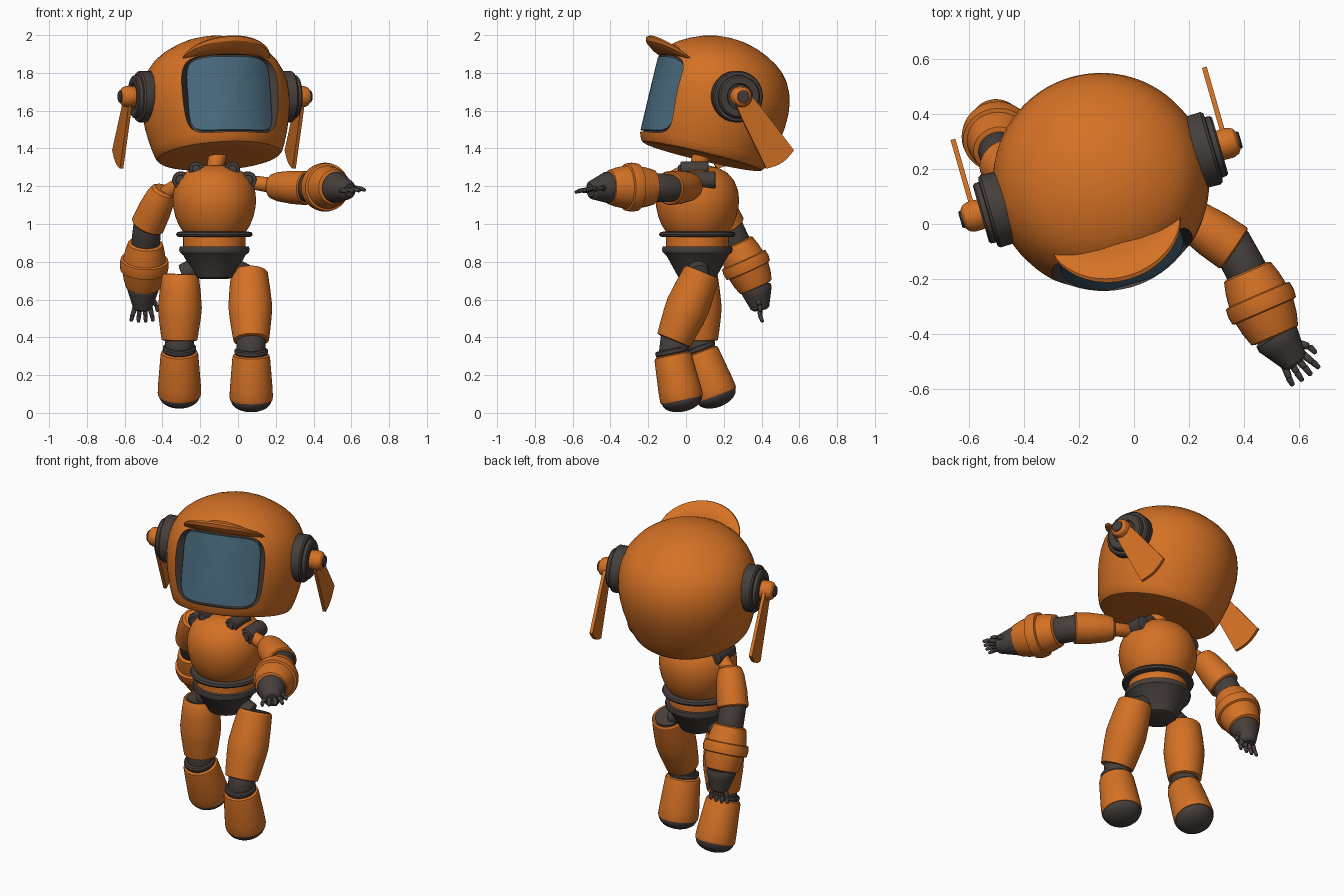
import bpy, bmesh, math
from mathutils import Vector, Matrix

if "Cube" in bpy.data.objects:
    bpy.data.objects.remove(bpy.data.objects["Cube"])


def material(name, col):
    m = bpy.data.materials.new(name)
    m.diffuse_color = (*col, 1)
    m.use_nodes = True
    m.node_tree.nodes["Principled BSDF"].inputs["Base Color"].default_value = m.diffuse_color
    return m


ORANGE = material("orange paint", (0.66, 0.165, 0.018))
DARK = material("charcoal rubber", (0.062, 0.05, 0.045))
GLASS = material("slate glass", (0.065, 0.14, 0.2))


def shade(bm, angle=32):
    for f in bm.faces:
        f.smooth = True
    for e in bm.edges:
        e.smooth = len(e.link_faces) == 2 and e.calc_face_angle(0) < math.radians(angle)


def finish(bm, name, mats, M=None):
    if M:
        bm.transform(M)
    bmesh.ops.recalc_face_normals(bm, faces=bm.faces[:])
    shade(bm)
    me = bpy.data.meshes.new(name)
    bm.to_mesh(me)
    bm.free()
    for m in mats:
        me.materials.append(m)
    ob = bpy.data.objects.new(name, me)
    bpy.context.collection.objects.link(ob)
    return ob


def bridge(bm, rows):
    """Skin a list of closed rings; a one-vertex ring is a pole."""
    for a, b in zip(rows, rows[1:]):
        n = max(len(a), len(b))
        for i in range(n):
            j = (i + 1) % n
            if len(a) == 1:
                bm.faces.new((a[0], b[i], b[j]))
            elif len(b) == 1:
                bm.faces.new((a[i], a[j], b[0]))
            else:
                bm.faces.new((a[i], a[j], b[j], b[i]))


def lathe(name, prof, p0, d, mat, M=None, seg=40, mats=None):
    """Revolve (radius, distance) points about the axis from p0 along d."""
    bm = bmesh.new()
    rows = []
    if prof[0][0] > 0:
        prof = [(0, prof[0][1])] + prof
    if prof[-1][0] > 0:
        prof = prof + [(0, prof[-1][1])]
    for r, t in prof:
        k = seg if r > 0 else 1
        rows.append([bm.verts.new((r * math.cos(2 * math.pi * i / k), r * math.sin(2 * math.pi * i / k), t))
                     for i in range(k)])
    bridge(bm, rows)
    T = Matrix.Translation(p0) @ Vector(d).to_track_quat('Z', 'Y').to_matrix().to_4x4()
    return finish(bm, name, mats or [mat], (M @ T) if M else T)


def rod(name, a, b, r0, r1, mat, M=None, seg=32, bevel=0.008):
    a, b = Vector(a), Vector(b)
    L = (b - a).length
    c = min(bevel, L / 3, r0 * .6, r1 * .6)
    return lathe(name, [(r0 - c, 0), (r0 - c * .3, c * .3), (r0, c), (r1, L - c), (r1 - c * .3, L - c * .3),
                        (r1 - c, L)], a, b - a, mat, M, seg)


# ---------- head ----------
HEAD = Matrix.Translation((-.12, .155, 1.65)) @ Matrix.Rotation(math.radians(16), 4, 'Z') \
    @ Matrix.Rotation(math.radians(-14), 4, 'X')


def visor_patch(name, r_in, r_out, az, hz, zc, mats, slot=0):
    """Curved plate with a rounded outline, wrapped round the head axis."""
    bm = bmesh.new()
    N, rows = 64, []

    def ring(r, s):
        out = []
        for i in range(N):
            t = 2 * math.pi * (i + .5) / N
            c, q = math.cos(t), math.sin(t)
            u = math.copysign(abs(c) ** .36, c) * s * az
            z = zc + math.copysign(abs(q) ** .36, q) * s * hz
            out.append(bm.verts.new((r * math.sin(u), -r * math.cos(u), z)))
        return out
    scales = (.2, .4, .6, .8, 1)
    rows = [[bm.verts.new((0, -r_in, zc))]] + [ring(r_in, s) for s in scales]
    rows += [ring(r_out, s) for s in reversed(scales)] + [[bm.verts.new((0, -r_out, zc))]]
    bridge(bm, rows)
    for f in bm.faces:
        f.material_index = slot
    return finish(bm, name, mats, HEAD)


shell = [(0, -.302), (.2, -.303), (.305, -.304), (.325, -.299), (.337, -.285), (.35, -.25), (.367, -.19),
         (.382, -.12), (.391, -.05), (.393, .02), (.386, .08), (.37, .135), (.345, .185), (.31, .228),
         (.265, .264), (.21, .295), (.15, .32), (.08, .338), (0, .345)]
head = lathe("head_shell", shell, (0, 0, 0), (0, 0, 1), ORANGE, HEAD, 72, [ORANGE, DARK])
cutter = visor_patch("visor_cutter", .332, .5, .74, .212, -.04, [ORANGE, DARK], 1)
cutter.hide_render = True
cut = head.modifiers.new("visor_recess", 'BOOLEAN')
cut.object, cut.solver = cutter, 'EXACT'
bpy.context.view_layer.update()
cut_mesh = bpy.data.meshes.new_from_object(head.evaluated_get(bpy.context.evaluated_depsgraph_get()))
head.modifiers.clear()
head.data = cut_mesh
bpy.data.objects.remove(cutter)
bm = bmesh.new()
bm.from_mesh(cut_mesh)
shade(bm)
bm.to_mesh(cut_mesh)
bm.free()
visor_patch("visor_glass", .325, .35, .71, .2, -.04, [GLASS])

# brim over the visor
bm = bmesh.new()
section = [(.26, .245), (.33, .228), (.39, .236), (.43, .252), (.442, .243), (.435, .222), (.40, .195),
           (.345, .172), (.29, .18)]
rows = []
for i in range(33):
    u = i / 16 - 1
    c = max(0, math.cos(u * math.pi / 2)) ** .7
    a = u * .8
    rows.append([bm.verts.new(((.33 + (r - .33) * c) * math.sin(a), -(.33 + (r - .33) * c) * math.cos(a),
                               .155 + (z - .155) * c)) for r, z in section])
bridge(bm, rows)
bmesh.ops.remove_doubles(bm, verts=bm.verts[:], dist=1e-5)
finish(bm, "visor_brim", [ORANGE], HEAD)

# ears: stepped disc, knob, cap and trailing blade
for s, side in ((1, "left"), (-1, "right")):
    o, ax = (s * .33, 0, .025), (s, 0, 0)
    lathe(side + "_ear_disc", [(.125, 0), (.135, .02), (.137, .085), (.13, .095), (.115, .097), (.113, .115),
                               (.105, .122), (.07, .122), (.065, .115)], o, ax, DARK, HEAD)
    lathe(side + "_ear_knob", [(.05, .1), (.056, .13), (.056, .16), (.048, .18), (.034, .19)], o, ax, ORANGE, HEAD)
    lathe(side + "_ear_cap", [(.032, .17), (.032, .196), (.026, .2)], o, ax, DARK, HEAD, 24)
    bm = bmesh.new()
    d, w = Vector((0, .727, -.686)), Vector((0, .686, .727))
    outline = [(-.02, -.042), (.1, -.06), (.395, -.09)]
    outline += [(.395 + .02 * math.cos(k * math.pi / 8), .09 * k / 4) for k in range(-3, 4)]
    outline += [(.395, .09), (.1, .06), (-.02, .042)]
    ring = [[bm.verts.new(Vector((s * x, 0, .025)) + d * a + w * b) for a, b in outline] for x in (.466, .484)]
    bridge(bm, ring)
    bm.faces.new(ring[0])
    bm.faces.new(ring[1])
    finish(bm, side + "_ear_blade", [ORANGE], HEAD)

# ---------- torso ----------
CX, CY = -.125, .06
base, UP = (CX, CY, 0), (0, 0, 1)
lathe("chest", [(.15, .94), (.165, .957), (.187, .99), (.207, 1.04), (.218, 1.09), (.221, 1.13), (.215, 1.18),
                (.195, 1.23), (.16, 1.27), (.11, 1.298), (.06, 1.31)], base, UP, ORANGE, seg=56)
lathe("waist_ring", [(.18, .93), (.197, .934), (.203, .945), (.197, .956), (.18, .96)], base, UP, DARK, seg=56)
lathe("waist_band", [(.165, .87), (.165, .94)], base, UP, ORANGE, seg=56)
lathe("pelvis", [(.075, .71), (.1, .718), (.165, .835), (.183, .85), (.187, .865), (.183, .88), (.16, .882)],
      base, UP, DARK, seg=56)
rod("neck", (CX, CY, 1.29), (-.105, .085, 1.375), .042, .05, ORANGE)

for s, side in ((1, "left"), (-1, "right")):
    # collar cylinders pointing forward
    for part, dx, z, y0, y1, r in (("inner", .095, 1.29, -.03, .12, .04), ("outer", .177, 1.232, .0, .155, .047)):
        x = CX + s * dx
        rod(f"{side}_{part}_collar_cylinder", (x, y0, z), (x, y1, z), r, r, DARK, seg=24)
        rod(f"{side}_{part}_collar_stud", (x, y0 - .012, z), (x, y0 + .02, z), r * .6, r * .6, DARK, seg=24)
    rod(side + "_collar_link", (CX + s * .04, CY, 1.3), (CX + s * .18, CY, 1.225), .025, .025, DARK, seg=16)
    rod(side + "_hip_joint", (CX + s * .05, CY, .79), (CX + s * .17, CY + .01, .735), .055, .052, DARK)


# ---------- arms ----------
def arm(side, root, u0, u1, f0, fdir, h1, spread, thumb):
    root, u0, u1, f0, h1 = map(Vector, (root, u0, u1, f0, h1))
    fdir, spread = Vector(fdir).normalized(), Vector(spread).normalized()
    rod(side + "_shoulder_link", root, u0.lerp(u1, .2), .036, .042, ORANGE, seg=24)
    L = (u1 - u0).length
    lathe(side + "_upper_arm", [(.05, 0), (.066, .012), (.078, .05), (.088, L * .6), (.09, L - .006), (.084, L)],
          u0, u1 - u0, ORANGE)
    rod(side + "_elbow", u1.lerp(f0, -.4), f0 + fdir * .02, .074, .076, DARK)
    lathe(side + "_forearm", [(.08, 0), (.093, .006), (.105, .05), (.112, .095), (.126, .099), (.13, .128),
                              (.126, .158), (.114, .162), (.106, .21), (.092, .255), (.08, .26)], f0, fdir, ORANGE)
    w = f0 + fdir * .25
    L = (h1 - w).length
    d = (h1 - w).normalized()
    lathe(side + "_palm", [(.08, 0), (.084, .02), (.074, .05), (.06, L * .75), (.05, L), (.035, L + .012)],
          w, d, DARK, seg=28)
    n = d.cross(spread)
    for k in range(4):
        q = (k - 1.5) / 1.5
        a = h1 + spread * q * .038 - d * .01
        b = a + d * .05 + spread * q * .014 + n * .008
        c = b + d * (.04 - .008 * abs(q)) + spread * q * .006 - n * .006
        rod(f"{side}_finger_{k}_base", a, b, .014, .012, DARK, seg=12)
        rod(f"{side}_finger_{k}_tip", b - d * .004, c, .012, .009, DARK, seg=12)
    a = h1 - d * .05 + spread * thumb * .045
    b = a + d * .035 + spread * thumb * .03
    rod(side + "_thumb_base", a, b, .016, .013, DARK, seg=12)
    rod(side + "_thumb_tip", b, b + d * .035 + spread * thumb * .006, .012, .009, DARK, seg=12)


arm("left", (.05, .05, 1.225), (.175, .04, 1.2), (.365, -.09, 1.19), (.41, -.17, 1.195), (.4, -.92, 0),
    (.583, -.498, 1.18), (.83, .55, .1), 1)
arm("right", (-.29, .08, 1.225), (-.39, .125, 1.185), (-.48, .225, .99), (-.49, .265, .9), (-.05, .41, -.91),
    (-.506, .392, .555), (1, 0, 0), 1)


# ---------- legs ----------
def leg(side, hip, knee, s0, s1):
    hip, knee, s0, s1 = map(Vector, (hip, knee, s0, s1))
    d = knee - hip
    L = d.length
    lathe(side + "_thigh", [(.075, .012), (.09, 0), (.098, .01), (.108, L * .25), (.116, L * .5), (.112, L * .65),
                            (.1, L * .9), (.094, L), (.08, L + .004)], hip, d, ORANGE)
    lathe(side + "_thigh_cap", [(.078, .0), (.078, .03)], hip, d, DARK)
    rod(side + "_knee", knee - d * .06, s0.lerp(s1, .06), .077, .077, DARK)
    d = s1 - s0
    L = d.length
    lathe(side + "_knee_ring", [(.08, -.03), (.088, -.024), (.088, -.006), (.08, .005)], s0, d, DARK)
    lathe(side + "_shin", [(.085, 0), (.096, .006), (.1, .02), (.113, L * .75), (.115, L - .015), (.112, L)],
          s0, d, ORANGE)
    dome = [(.108 * math.cos(k * math.pi / 14), .062 * math.sin(k * math.pi / 14)) for k in range(7)]
    lathe(side + "_foot", [(.108, -.01)] + dome + [(0, .062)], s1, d, DARK)


leg("left", (.06, .085, .745), (.07, -.065, .385), (.07, -.072, .31), (.07, -.022, .068))
leg("right", (-.305, .07, .735), (-.31, .075, .385), (-.31, .072, .325), (-.31, .16, .092))
